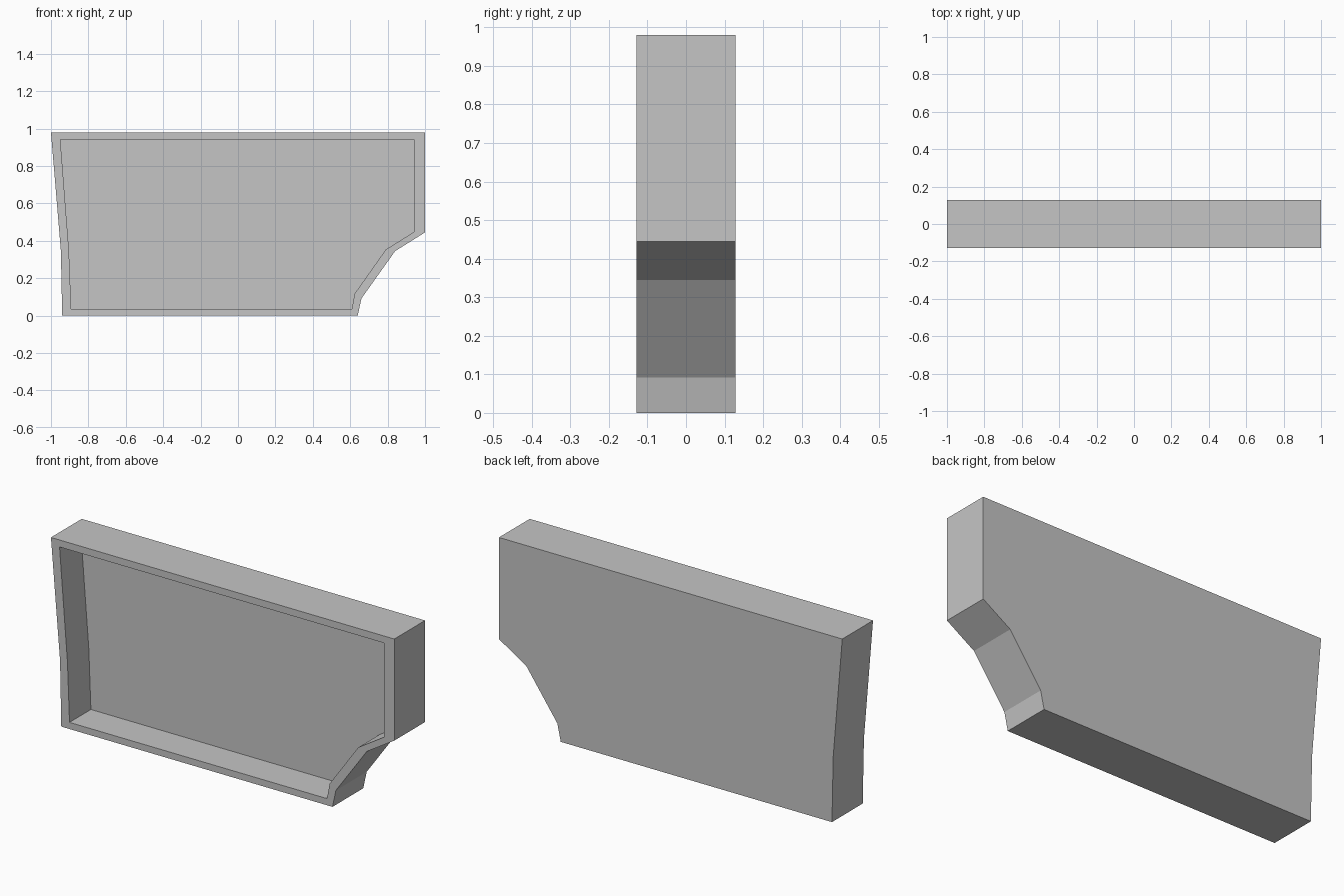
import bpy, bmesh

cube = bpy.data.objects.get("Cube")
if cube:
    bpy.data.objects.remove(cube)

HALF_DEPTH = 0.128
FLOOR_Y = 0.05

# Matching outlines in (x, z): outer silhouette and the inset recess
outer = [(-1, .98), (-.947, .345), (-.94, 0), (.64, 0),
         (.66, .092), (.84, .345), (1, .445), (1, .98)]
inner = [(-.95, .943), (-.904, .35), (-.892, .035), (.608, .035),
         (.624, .118), (.79, .353), (.94, .447), (.94, .943)]

grey = bpy.data.materials.new("plain grey")
grey.use_nodes = True
colour = (.56, .56, .56, 1)
grey.diffuse_color = colour
grey.node_tree.nodes["Principled BSDF"].inputs["Base Color"].default_value = colour

bm = bmesh.new()


def ring(outline, y):
    return [bm.verts.new((x, y, z)) for x, z in outline]


def bridge(a, b):
    for i in range(len(a)):
        j = (i + 1) % len(a)
        bm.faces.new((a[i], a[j], b[j], b[i]))


# Back panel, side walls, front rim, recess walls and recess floor
back = ring(outer, HALF_DEPTH)
front = ring(outer, -HALF_DEPTH)
lip = ring(inner, -HALF_DEPTH)
floor = ring(inner, FLOOR_Y)
loops = [back, front, lip, floor]
for a, b in zip(loops, loops[1:]):
    bridge(a, b)
bm.faces.new(back)
bm.faces.new(floor)
bmesh.ops.recalc_face_normals(bm, faces=bm.faces)

mesh = bpy.data.meshes.new("recessed_panel")
bm.to_mesh(mesh)
bm.free()
mesh.materials.append(grey)
panel = bpy.data.objects.new("recessed_panel", mesh)
bpy.context.collection.objects.link(panel)
